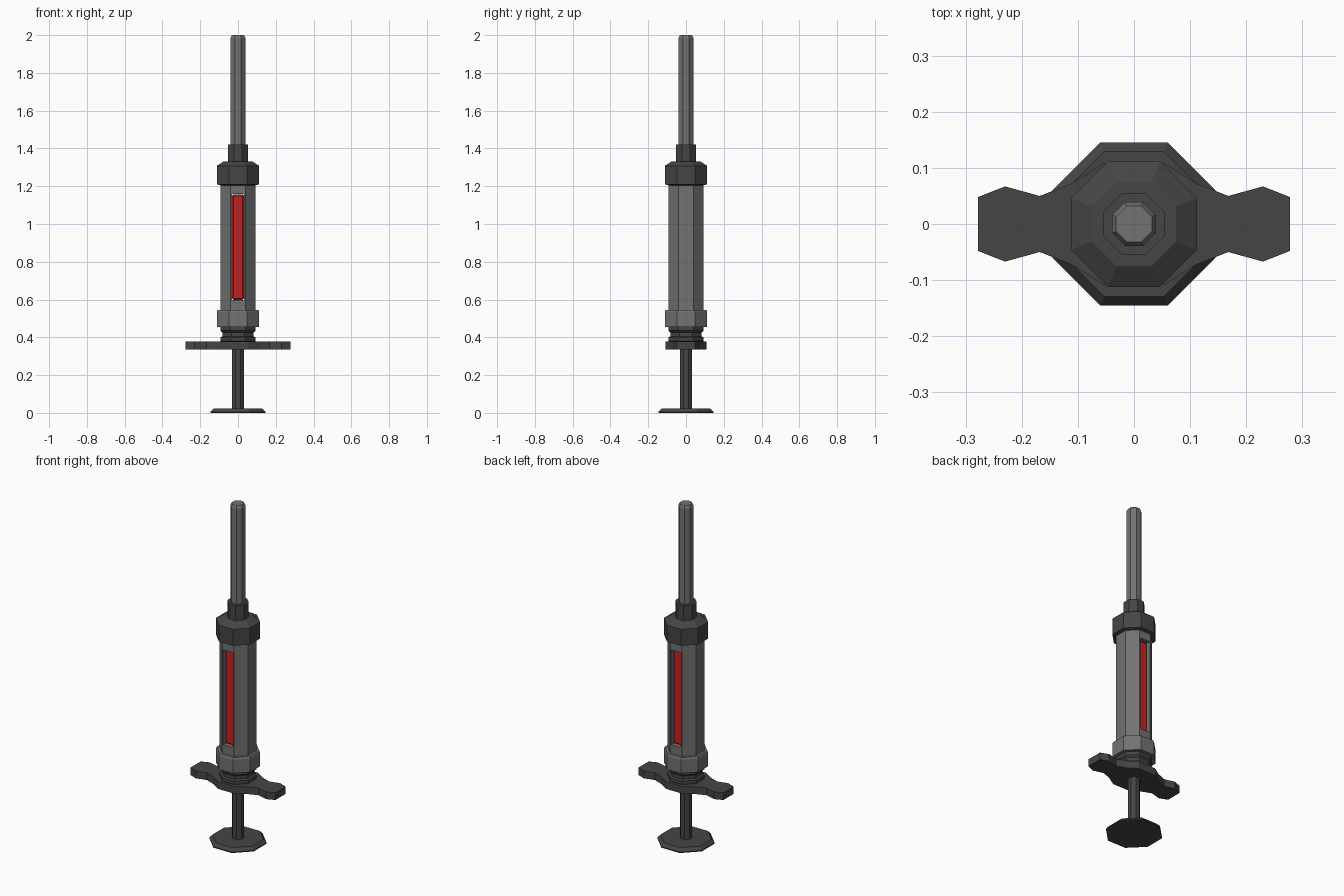
import bpy, bmesh, math

if "Cube" in bpy.data.objects:
    bpy.data.objects.remove(bpy.data.objects["Cube"])


def material(name, r, g, b):
    m = bpy.data.materials.new(name)
    m.diffuse_color = (r, g, b, 1)
    m.use_nodes = True
    m.node_tree.nodes["Principled BSDF"].inputs["Base Color"].default_value = m.diffuse_color
    return m


STEEL = material("mid grey", 0.17, 0.17, 0.17)
DARK = material("dark grey", 0.06, 0.06, 0.06)
RED = material("red", 0.55, 0.015, 0.015)


def finish(name, bm, mat):
    bmesh.ops.recalc_face_normals(bm, faces=bm.faces)
    me = bpy.data.meshes.new(name)
    bm.to_mesh(me)
    bm.free()
    if mat:
        me.materials.append(mat)
    ob = bpy.data.objects.new(name, me)
    bpy.context.collection.objects.link(ob)
    return ob


def octagon(name, profile, mat):
    """Eight-sided turned part; profile is (half width across flats, z)."""
    bm = bmesh.new()
    rings = []
    for a, z in profile:
        r = a / math.cos(math.pi / 8)
        rings.append([bm.verts.new((r * math.cos(math.pi / 8 + i * math.pi / 4),
                                    r * math.sin(math.pi / 8 + i * math.pi / 4), z))
                      for i in range(8)])
    for lo, hi in zip(rings, rings[1:]):
        for i in range(8):
            j = (i + 1) % 8
            bm.faces.new((lo[i], lo[j], hi[j], hi[i]))
    bm.faces.new(rings[0])
    bm.faces.new(rings[-1])
    return finish(name, bm, mat)


def box(name, hx, hy, z0, z1, mat, bevel=0):
    bm = bmesh.new()
    bmesh.ops.create_cube(bm, size=2)
    for v in bm.verts:
        v.co.x *= hx
        v.co.y *= hy
        v.co.z = z1 if v.co.z > 0 else z0
    if bevel:
        bmesh.ops.bevel(bm, geom=bm.edges[:], offset=bevel, segments=1,
                        affect='EDGES', profile=0.5)
    return finish(name, bm, mat)


# Plunger: thumb plate and rod
octagon("thumb_plate", [(0.145, 0), (0.145, 0.006), (0.129, 0.024)], DARK)
octagon("plunger_rod", [(0.031, 0.02), (0.031, 0.36)], DARK)

# Finger flange: one quarter outline mirrored both ways
quarter = [(0.278, 0.048), (0.23, 0.067), (0.168, 0.05), (0.112, 0.072), (0.055, 0.108)]
outline = (quarter + [(-x, y) for x, y in reversed(quarter)]
           + [(-x, -y) for x, y in quarter] + [(x, -y) for x, y in reversed(quarter)])
bm = bmesh.new()
face = bm.faces.new([bm.verts.new((x, y, 0.335)) for x, y in outline])
ext = bmesh.ops.extrude_face_region(bm, geom=[face])
for v in ext["geom"]:
    if isinstance(v, bmesh.types.BMVert):
        v.co.z = 0.378
finish("finger_flange", bm, DARK)

# Grooved neck between flange and barrel
octagon("neck", [(0.082, 0.37), (0.093, 0.38), (0.093, 0.40), (0.082, 0.405),
                 (0.082, 0.425), (0.093, 0.435), (0.093, 0.46)], DARK)

# Barrel with window slots cut front and back
octagon("lower_collar", [(0.112, 0.455), (0.112, 0.535), (0.108, 0.546)], STEEL)
barrel = octagon("barrel", [(0.093, 0.53), (0.093, 1.22)], STEEL)
cutter = box("slot_cutter", 0.032, 0.2, 0.597, 1.158, None)
cutter.hide_render = True
mod = barrel.modifiers.new("slot", 'BOOLEAN')
mod.operation = 'DIFFERENCE'
mod.solver = 'EXACT'
mod.object = cutter
bpy.context.view_layer.objects.active = barrel
bpy.ops.object.modifier_apply(modifier="slot")
bpy.data.objects.remove(cutter)

# Red liquid seen through the slots
box("liquid", 0.0318, 0.076, 0.598, 1.157, RED, 0.008)

# Upper collar, hub and needle
octagon("upper_collar", [(0.093, 1.205), (0.112, 1.21), (0.112, 1.308), (0.075, 1.332)], DARK)
octagon("needle_hub", [(0.054, 1.32), (0.054, 1.42)], DARK)
octagon("needle", [(0.039, 1.40), (0.039, 1.985), (0.032, 2.0)], STEEL)
